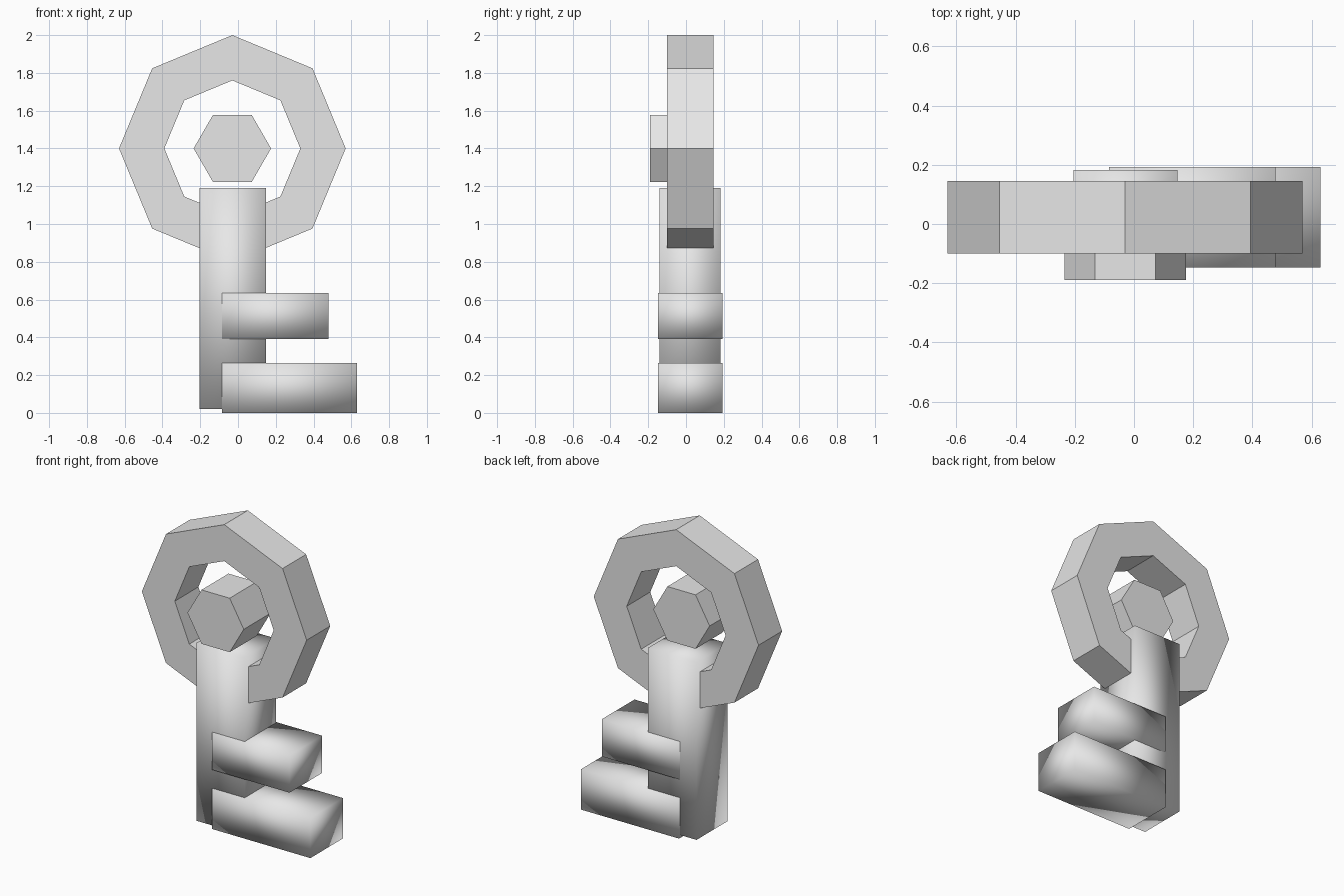
import bpy
import bmesh
import math
from mathutils import Matrix, Vector

if "Cube" in bpy.data.objects:
    bpy.data.objects.remove(bpy.data.objects["Cube"], do_unlink=True)

# One plain grey for the whole key
grey = bpy.data.materials.new("light_grey")
grey.use_nodes = True
colour = (0.8, 0.8, 0.8, 1)
grey.diffuse_color = colour
grey.node_tree.nodes["Principled BSDF"].inputs["Base Color"].default_value = colour

BOW_X, BOW_Z = -0.03, 1.40


def finish(name, bm, smooth=False):
    bmesh.ops.recalc_face_normals(bm, faces=bm.faces)
    for face in bm.faces:
        face.smooth = smooth
    mesh = bpy.data.meshes.new(name)
    bm.to_mesh(mesh)
    bm.free()
    mesh.materials.append(grey)
    obj = bpy.data.objects.new(name, mesh)
    bpy.context.collection.objects.link(obj)
    return obj


def soft_box(name, low, high):
    """Box with shared, smoothed corner normals."""
    low, high = Vector(low), Vector(high)
    bm = bmesh.new()
    matrix = Matrix.Translation((low + high) / 2) @ Matrix.Diagonal((*(high - low), 1))
    bmesh.ops.create_cube(bm, size=1, matrix=matrix)
    finish(name, bm, smooth=True)


def bow_ring(name, inner, outer, front, back, sides):
    """Rectangular section swept round the y axis in flat steps."""
    bm = bmesh.new()
    section = [(inner, front), (outer, front), (outer, back), (inner, back)]
    verts = [bm.verts.new((r, y, 0)) for r, y in section]
    edges = [bm.edges.new((verts[i - 1], verts[i])) for i in range(4)]
    bmesh.ops.spin(bm, geom=verts + edges, cent=(0, 0, 0), axis=(0, 1, 0),
                   angle=math.tau, steps=sides, use_merge=True)
    bmesh.ops.remove_doubles(bm, verts=bm.verts, dist=0.001)
    finish(name, bm).location = (BOW_X, 0, BOW_Z)


def bow_stud(name, radius, front, back, sides):
    """Flat-sided prism lying along y."""
    bm = bmesh.new()
    turn = Matrix.Rotation(math.pi / 2, 4, "X") @ Matrix.Rotation(math.pi / 2, 4, "Z")
    bmesh.ops.create_cone(bm, cap_ends=True, segments=sides, radius1=radius,
                          radius2=radius, depth=back - front, matrix=turn)
    finish(name, bm).location = (BOW_X, (front + back) / 2, BOW_Z)


# Handle: octagonal ring with a hexagonal stud in its middle
bow_ring("bow_ring", 0.36, 0.60, -0.10, 0.145, 8)
bow_stud("bow_stud", 0.205, -0.19, 0.09, 6)

# Shaft and the two teeth
soft_box("shaft", (-0.205, -0.14, 0.02), (0.147, 0.183, 1.19))
soft_box("upper_tooth", (-0.085, -0.147, 0.39), (0.478, 0.193, 0.635))
soft_box("lower_tooth", (-0.085, -0.147, 0.0), (0.63, 0.193, 0.265))
